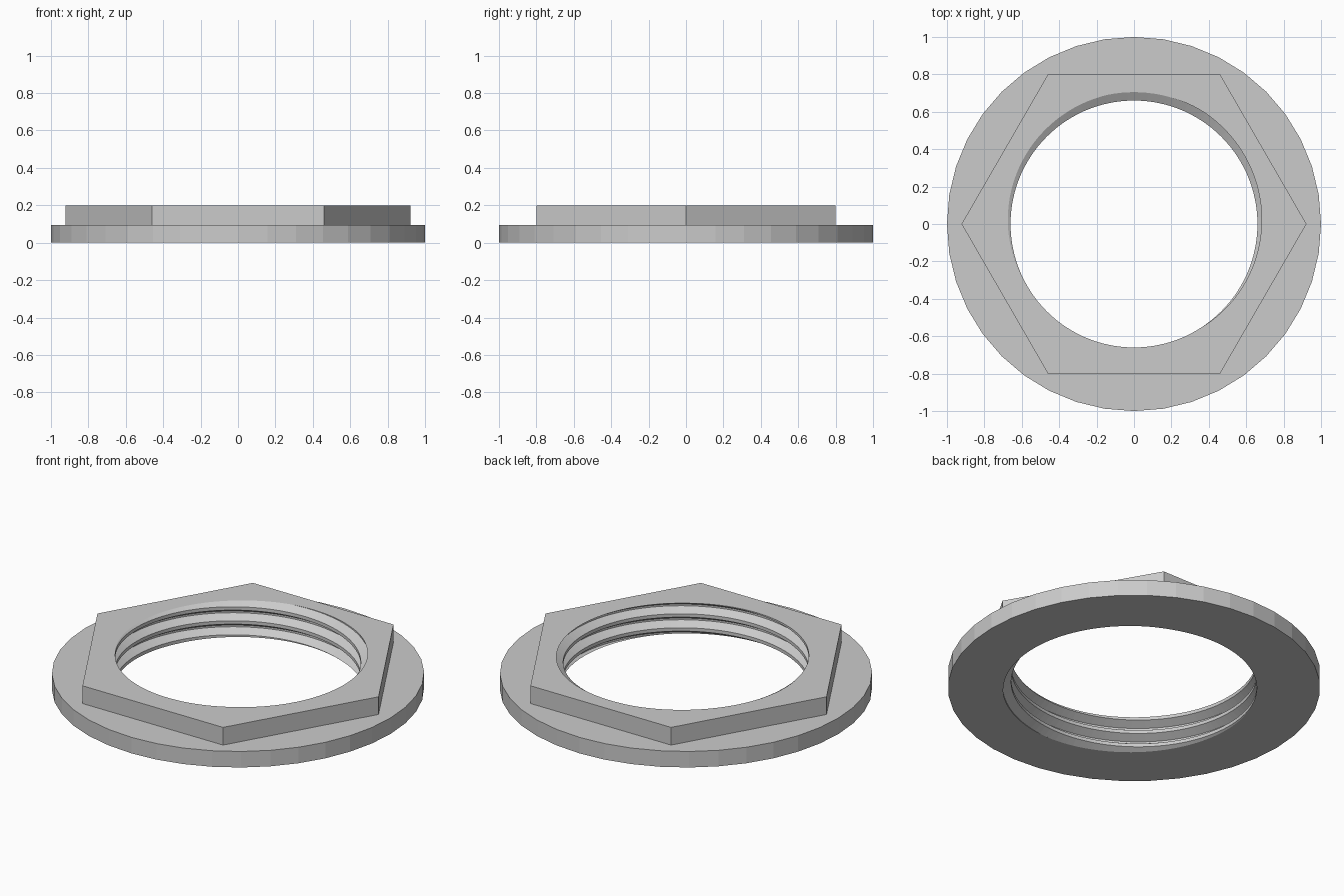
import bpy, bmesh
from math import pi, cos, sin

cube = bpy.data.objects.get("Cube")
if cube:
    bpy.data.objects.remove(cube)

COLUMNS = 120            # shared by the 40-sided flange and the 6-sided collar
HEIGHT, FLANGE_TOP = 0.2, 0.095
FLANGE_R, HEX_R = 1.0, 0.922
MINOR_R, MAJOR_R, PITCH = 0.66, 0.705, 0.083
ROOT_ANGLE = 80 / 360    # turn at which the thread root meets the top face

# One thread period: (fraction of pitch, radius), starting at the root centre
THREAD = [(-0.06, MAJOR_R), (0.06, MAJOR_R), (0.38, MINOR_R), (0.62, MINOR_R), (0.94, MAJOR_R)]


def polygon_radius(turn, sides, radius):
    """Radius of a regular polygon in the given direction."""
    step = 2 * pi / sides
    local = (turn * 2 * pi + 1e-7) % step - step / 2
    return radius * cos(step / 2) / cos(local)


def thread_radius(z, turn):
    """Radius of the right-handed helical thread."""
    t = ((z - HEIGHT) / PITCH - turn + ROOT_ANGLE + 0.06) % 1 - 0.06
    for (a, ra), (b, rb) in zip(THREAD, THREAD[1:]):
        if t <= b:
            return ra + (rb - ra) * (t - a) / (b - a)
    return MAJOR_R


def section(turn):
    """Radius and height around the cross-section in one direction."""
    flange = polygon_radius(turn, 40, FLANGE_R)
    collar = polygon_radius(turn, 6, HEX_R)
    points = [(flange, 0), (flange, FLANGE_TOP), (collar, FLANGE_TOP), (collar, HEIGHT)]
    # Thread creases climb with the turn and stop at the end faces
    for period in range(2, -6, -1):
        for fraction, _ in reversed(THREAD[:-1]):
            z = HEIGHT + PITCH * (period + fraction + turn - ROOT_ANGLE)
            z = min(max(z, 0), HEIGHT)
            points.append((thread_radius(z, turn), z))
    return points


# Flange, hexagonal collar and threaded bore as one closed skin
bm = bmesh.new()
rings = []
for i in range(COLUMNS + 1):
    turn = i / COLUMNS
    a = turn * 2 * pi
    rings.append([bm.verts.new((r * cos(a), r * sin(a), z)) for r, z in section(turn)])
for left, right in zip(rings, rings[1:]):
    for k in range(len(left)):
        n = (k + 1) % len(left)
        bm.faces.new((left[k], right[k], right[n], left[n]))
bmesh.ops.remove_doubles(bm, verts=bm.verts, dist=0.00005)
bmesh.ops.recalc_face_normals(bm, faces=bm.faces)

mesh = bpy.data.meshes.new("flanged_hex_nut")
bm.to_mesh(mesh)
bm.free()
nut = bpy.data.objects.new("flanged_hex_nut", mesh)
bpy.context.collection.objects.link(nut)

# Plain grey
grey = bpy.data.materials.new("light_grey")
grey.use_nodes = True
color = (0.6, 0.6, 0.6, 1)
grey.diffuse_color = color
grey.node_tree.nodes["Principled BSDF"].inputs["Base Color"].default_value = color
mesh.materials.append(grey)
